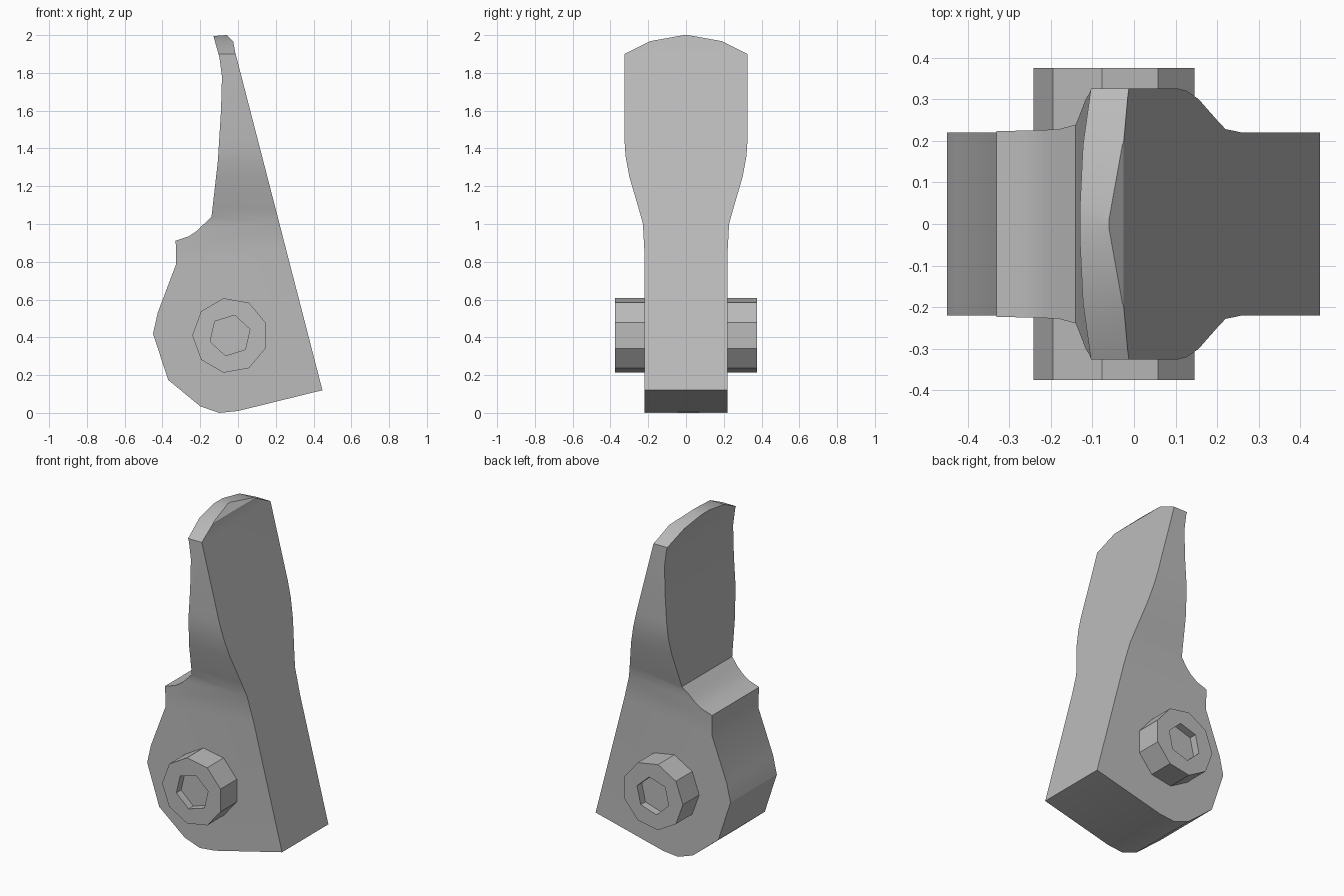
import bpy, bmesh, math
from mathutils import Vector

cube = bpy.data.objects.get("Cube")
if cube:
    bpy.data.objects.remove(cube, do_unlink=True)

grey = bpy.data.materials.new("plain grey")
grey.use_nodes = True
colour = (0.5, 0.5, 0.5, 1)
grey.diffuse_color = colour
grey.node_tree.nodes["Principled BSDF"].inputs["Base Color"].default_value = colour


def prism(name, points, axis, start, end):
    """Extrude a flat outline along x or y; the outline's second value is z."""
    bm = bmesh.new()

    def place(p, d):
        return Vector((d, p[0], p[1])) if axis == "x" else Vector((p[0], d, p[1]))

    near = [bm.verts.new(place(p, start)) for p in points]
    far = [bm.verts.new(place(p, end)) for p in points]
    bm.faces.new(near)
    bm.faces.new(far[::-1])
    for i in range(len(points)):
        j = (i + 1) % len(points)
        bm.faces.new((near[j], near[i], far[i], far[j]))
    bmesh.ops.recalc_face_normals(bm, faces=bm.faces)
    mesh = bpy.data.meshes.new(name)
    bm.to_mesh(mesh)
    bm.free()
    mesh.materials.append(grey)
    obj = bpy.data.objects.new(name, mesh)
    bpy.context.collection.objects.link(obj)
    return obj


def activate(obj):
    bpy.ops.object.select_all(action="DESELECT")
    obj.select_set(True)
    bpy.context.view_layer.objects.active = obj


def combine(obj, cutter, operation):
    """Apply a boolean and discard the cutter."""
    cutter.hide_render = True
    mod = obj.modifiers.new("cut", "BOOLEAN")
    mod.operation = operation
    mod.solver = "EXACT"
    mod.object = cutter
    activate(obj)
    bpy.ops.object.modifier_apply(modifier=mod.name)
    bpy.data.objects.remove(cutter, do_unlink=True)


def ring(radius, sides, phase, cx=-0.042, cz=0.41):
    return [(cx + radius * math.cos(phase + math.tau * i / sides),
             cz + radius * math.sin(phase + math.tau * i / sides)) for i in range(sides)]


# Blade body: side profile trimmed by the flared outline seen edge-on
profile = [(0.447, 0.12), (-0.015, 1.91), (-0.025, 1.965), (-0.06, 2.0), (-0.13, 1.995),
           (-0.098, 1.88), (-0.085, 1.78), (-0.09, 1.6), (-0.107, 1.33), (-0.14, 1.04),
           (-0.215, 0.965), (-0.26, 0.935), (-0.33, 0.912), (-0.327, 0.79), (-0.425, 0.53),
           (-0.45, 0.42), (-0.37, 0.175), (-0.2, 0.035), (-0.1, 0.0), (0.0, 0.01)]
half = [(0.22, -0.1), (0.22, 0.85), (0.228, 1.0), (0.25, 1.08), (0.3, 1.25),
        (0.32, 1.36), (0.326, 1.45), (0.326, 1.9), (0.19, 1.968)]
outline = half + [(0.0, 2.002)] + [(-y, z) for y, z in reversed(half)]
body = prism("blade_body", profile, "y", -0.5, 0.5)
combine(body, prism("outline_cutter", outline, "x", -1, 1), "INTERSECT")
activate(body)
bpy.ops.object.shade_smooth_by_angle(angle=math.radians(28))

# Pivot bosses with a socket in each outer end
for side, name in ((-1, "front_boss"), (1, "back_boss")):
    boss = prism(name, ring(0.2, 9, math.pi), "y", side * 0.2, side * 0.375)
    socket = prism("socket_cutter", ring(0.11, 6, 0.3), "y", side * 0.33, side * 0.45)
    combine(boss, socket, "DIFFERENCE")
